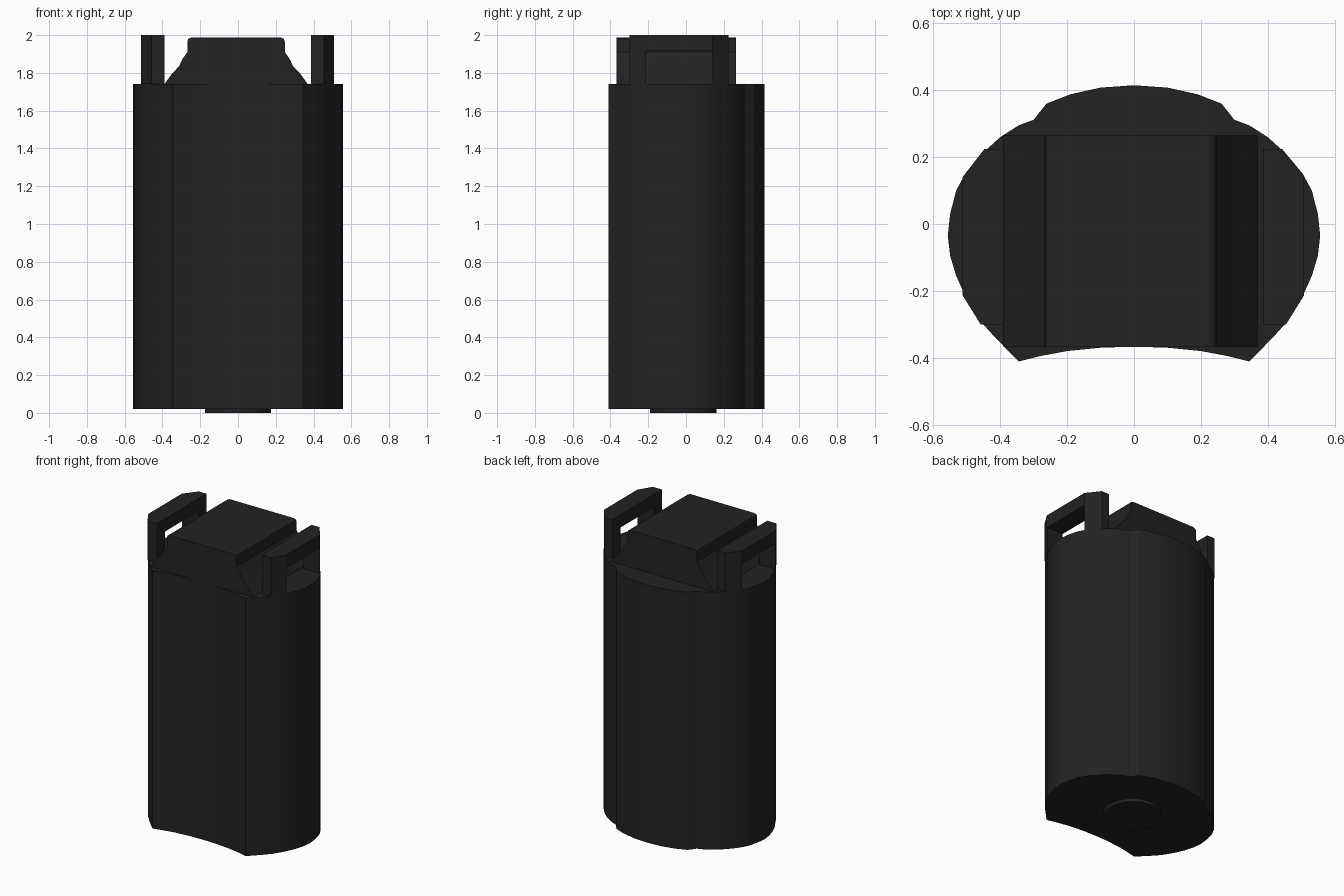
import bpy, bmesh, math
from mathutils import Vector

default = bpy.data.objects.get("Cube")
if default:
    bpy.data.objects.remove(default, do_unlink=True)

COLOUR = (0.016, 0.016, 0.016, 1)
black = bpy.data.materials.new("matte_black")
black.use_nodes = True
black.diffuse_color = COLOUR
bsdf = black.node_tree.nodes["Principled BSDF"]
bsdf.inputs["Base Color"].default_value = COLOUR
bsdf.inputs["Roughness"].default_value = 0.7


def finish(name, bm, angle=25):
    bmesh.ops.recalc_face_normals(bm, faces=bm.faces)
    mesh = bpy.data.meshes.new(name)
    bm.to_mesh(mesh)
    bm.free()
    mesh.materials.append(black)
    obj = bpy.data.objects.new(name, mesh)
    bpy.context.collection.objects.link(obj)
    bpy.ops.object.select_all(action="DESELECT")
    obj.select_set(True)
    bpy.context.view_layer.objects.active = obj
    bpy.ops.object.shade_smooth_by_angle(angle=math.radians(angle))
    return obj


def prism(name, points, offset):
    """Extrude a closed outline along an offset vector."""
    bm = bmesh.new()
    face = bm.faces.new([bm.verts.new(p) for p in points])
    new = bmesh.ops.extrude_face_region(bm, geom=[face])["geom"]
    verts = [v for v in new if isinstance(v, bmesh.types.BMVert)]
    bmesh.ops.translate(bm, verts=verts, vec=Vector(offset))
    return finish(name, bm)


# Body: rounded back with shoulder notches, hollow front
half = [(0, .415), (.1, .408), (.19, .388), (.262, .36), (.3, .312), (.345, .295),
        (.4, .26), (.455, .21), (.505, .15), (.532, .1), (.55, .03), (.557, -.035),
        (.55, -.095), (.532, -.155), (.505, -.215), (.46, -.29), (.415, -.34),
        (.345, -.411), (.28, -.395), (.2, -.38), (.1, -.37), (0, -.367)]
outline = half + [(-x, y) for x, y in half[-2:0:-1]]
prism("body", [(x, y, .02) for x, y in outline], (0, 0, 1.72))

# Raised cap with sloping shoulders and rounded top edges
side = [(.38, 1.74), (.34, 1.795), (.302, 1.835), (.283, 1.875), (.258, 1.91),
        (.258, 1.965), (.253, 1.98), (.238, 1.987)]
cap = side + [(-x, z) for x, z in reversed(side)]
prism("cap", [(x - .01, -.368, z) for x, z in cap], (0, .633, 0))

# Base disc
bm = bmesh.new()
bmesh.ops.create_cone(bm, cap_ends=True, segments=48, radius1=.176, radius2=.176, depth=.03)
bmesh.ops.translate(bm, verts=bm.verts, vec=(0, -.015, .015))
finish("base_disc", bm)


# Side loops: two posts joined by a bar, outer ends chamfered
def side_loop(name, sign):
    stations = [(-.3, .457), (-.213, .511), (.14, .511), (.225, .445)]
    levels = [1.74, 1.915, 2.0]
    bm = bmesh.new()
    grid = [[bm.verts.new((.388, y, z)) for z in levels] for y, _ in stations]
    cells = [(0, 0), (0, 1), (1, 1), (2, 1), (2, 0)]
    faces = [bm.faces.new((grid[i][j], grid[i + 1][j], grid[i + 1][j + 1], grid[i][j + 1]))
             for i, j in cells]
    new = bmesh.ops.extrude_face_region(bm, geom=faces, use_keep_orig=True)["geom"]
    for v in new:
        if isinstance(v, bmesh.types.BMVert):
            v.co.x = min(stations, key=lambda s: abs(s[0] - v.co.y))[1]
    for v in [v for v in bm.verts if not v.link_faces]:
        bm.verts.remove(v)
    for v in bm.verts:
        v.co.x = sign * v.co.x - .002
    return finish(name, bm)


side_loop("left_loop", 1)
side_loop("right_loop", -1)
